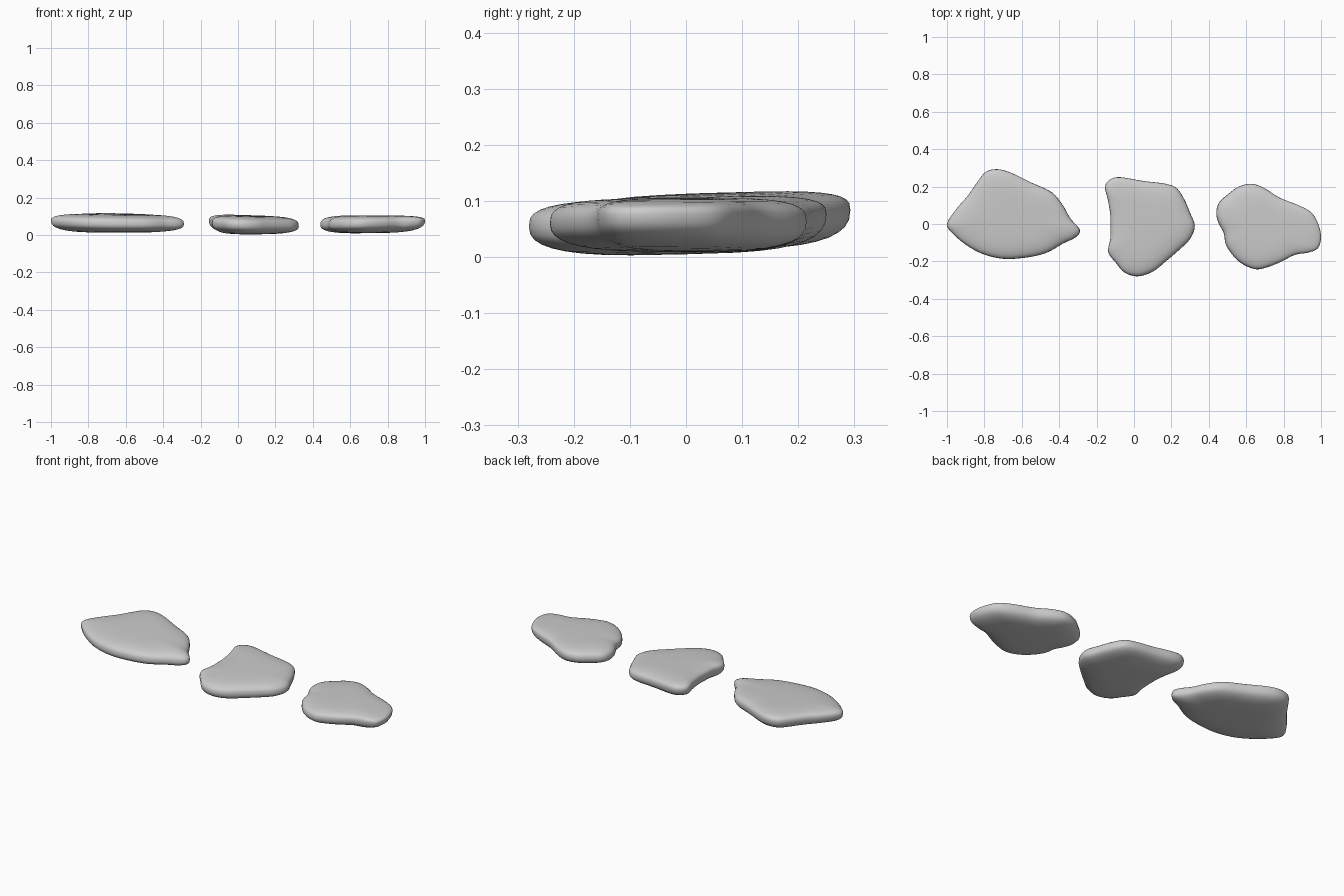
import bpy, bmesh, math

if "Cube" in bpy.data.objects:
    bpy.data.objects.remove(bpy.data.objects["Cube"])

RING = 4    # outline samples between two control points
STEPS = 9   # profile samples from rim to centre


def smooth_loop(pts):
    """Closed Catmull-Rom curve through the outline points."""
    n, out = len(pts), []
    for i in range(n):
        a, b, c, d = (pts[(i + k) % n] for k in (-1, 0, 1, 2))
        for s in range(RING):
            t = s / RING
            out.append(tuple(0.5 * (2 * b[k] + (c[k] - a[k]) * t
                       + (2 * a[k] - 5 * b[k] + 4 * c[k] - d[k]) * t * t
                       + (3 * b[k] - a[k] - 3 * c[k] + d[k]) * t ** 3) for k in (0, 1)))
    return out


def stone(name, centre, outline, rim, top, bottom):
    """Pebble slab; rim, top and bottom are tilted planes (height, x slope, y slope)."""
    cx, cy = centre
    loop = smooth_loop(outline)
    n = len(loop)
    plane = lambda p, dx, dy: p[0] + p[1] * dx + p[2] * dy
    bm = bmesh.new()

    def ring(angle):
        power = 0.5 if angle >= 0 else 0.6
        r = math.cos(angle) ** power
        s = abs(math.sin(angle)) ** (power * 1.3)
        verts = []
        for x, y in loop:
            dx, dy = (x - cx) * r, (y - cy) * r
            z0 = plane(rim, dx, dy)
            z1 = plane(top if angle >= 0 else bottom, dx, dy)
            verts.append(bm.verts.new((cx + dx, cy + dy, z0 + s * (z1 - z0))))
        return verts

    rings = [ring(k / STEPS * math.pi / 2) for k in range(1 - STEPS, STEPS)]
    for a, b in zip(rings, rings[1:]):
        for i in range(n):
            j = (i + 1) % n
            bm.faces.new((a[i], a[j], b[j], b[i]))
    for end, p in ((rings[0], bottom), (rings[-1], top)):
        mid = bm.verts.new((cx, cy, p[0]))
        for i in range(n):
            bm.faces.new((end[i], end[(i + 1) % n], mid))
    bmesh.ops.recalc_face_normals(bm, faces=bm.faces)
    for f in bm.faces:
        f.smooth = True
    mesh = bpy.data.meshes.new(name)
    bm.to_mesh(mesh)
    bm.free()
    bpy.context.collection.objects.link(bpy.data.objects.new(name, mesh))


# Large left stone
stone("left_stone", (-0.65, 0.03),
      [(-1, 0), (-.95, .08), (-.89, .15), (-.83, .235), (-.79, .28), (-.73, .293),
       (-.66, .275), (-.55, .222), (-.44, .17), (-.38, .10), (-.34, .03), (-.29, -.03),
       (-.31, -.07), (-.38, -.105), (-.47, -.155), (-.58, -.18), (-.70, -.186),
       (-.81, -.16), (-.90, -.11), (-.97, -.05)],
      (.069, -.025, .05), (.113, -.01, .035), (.013, 0, .01))

# Middle stone
stone("middle_stone", (0.08, 0),
      [(-.155, .2), (-.125, .24), (-.07, .25), (.05, .23), (.17, .215), (.23, .19),
       (.27, .13), (.30, .06), (.325, -.01), (.30, -.08), (.24, -.14), (.17, -.20),
       (.10, -.255), (.02, -.28), (-.05, -.26), (-.095, -.21), (-.138, -.15),
       (-.127, -.08), (-.125, 0), (-.128, .06), (-.14, .13)],
      (.06, -.05, .03), (.104, -.03, .02), (.005, 0, .025))

# Right stone
stone("right_stone", (0.71, -0.01),
      [(.44, .06), (.455, .115), (.51, .165), (.56, .2), (.63, .215), (.70, .19),
       (.78, .14), (.88, .10), (.95, .06), (.985, 0), (1, -.07), (.983, -.13),
       (.93, -.153), (.86, -.165), (.78, -.205), (.70, -.235), (.64, -.24),
       (.56, -.2), (.495, -.12), (.48, -.05), (.45, .01)],
      (.065, .045, .01), (.105, 0, .005), (.01, .015, 0))
